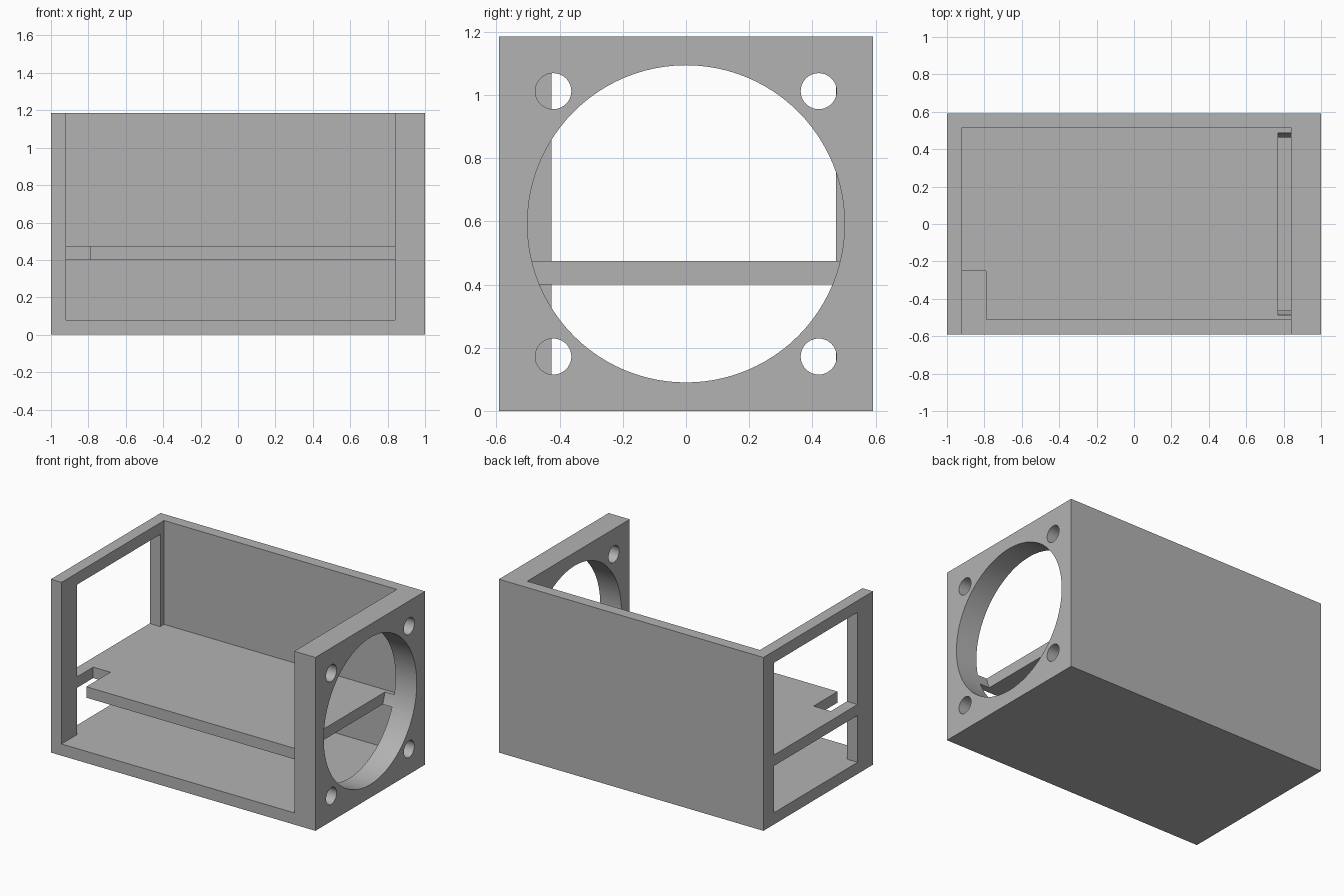
import bpy
import bmesh
from math import pi
from mathutils import Matrix

cube = bpy.data.objects.get("Cube")
if cube:
    bpy.data.objects.remove(cube, do_unlink=True)

grey = bpy.data.materials.new("plain grey")
grey.use_nodes = True
colour = (0.45, 0.45, 0.45, 1)
grey.diffuse_color = colour
grey.node_tree.nodes["Principled BSDF"].inputs["Base Color"].default_value = colour

# Main dimensions
W, D, H = 1.0, 0.592, 1.185      # half width, half depth, height
LEFT, RIGHT = -0.92, 0.84        # inner faces of the end walls
BACK, FLOOR = 0.515, 0.08        # inner faces of back wall and floor
SHELF_LOW, SHELF_TOP = 0.4, 0.475


def add_object(name, bm):
    bmesh.ops.recalc_face_normals(bm, faces=bm.faces)
    mesh = bpy.data.meshes.new(name)
    bm.to_mesh(mesh)
    bm.free()
    mesh.materials.append(grey)
    obj = bpy.data.objects.new(name, mesh)
    bpy.context.collection.objects.link(obj)
    return obj


def prism(name, outline, z0, z1):
    bm = bmesh.new()
    face = bm.faces.new([bm.verts.new((x, y, z0)) for x, y in outline])
    top = bmesh.ops.extrude_face_region(bm, geom=[face])["geom"]
    verts = [v for v in top if isinstance(v, bmesh.types.BMVert)]
    bmesh.ops.translate(bm, verts=verts, vec=(0, 0, z1 - z0))
    return add_object(name, bm)


def box(name, x0, x1, y0, y1, z0, z1):
    return prism(name, [(x0, y0), (x1, y0), (x1, y1), (x0, y1)], z0, z1)


def bore(name, y, z, radius, sides):
    bm = bmesh.new()
    place = Matrix.Translation(((RIGHT + W) / 2, y, z)) @ Matrix.Rotation(pi / 2, 4, "Y")
    bmesh.ops.create_cone(bm, cap_ends=True, segments=sides, radius1=radius,
                          radius2=radius, depth=0.3, matrix=place)
    return add_object(name, bm)


def combine(body, tool, operation):
    tool.hide_render = True
    mod = body.modifiers.new(tool.name, "BOOLEAN")
    mod.operation = operation
    mod.solver = "EXACT"
    mod.object = tool
    bpy.context.view_layer.objects.active = body
    bpy.ops.object.modifier_apply(modifier=mod.name)
    bpy.data.objects.remove(tool, do_unlink=True)


# Housing: a block hollowed out through the front and top
housing = box("fan_housing", -W, W, -D, D, 0, H)
combine(housing, box("cavity", LEFT, RIGHT, -1, BACK, FLOOR, 2), "DIFFERENCE")

# Shelf with a notch at its front corner, let into the walls
notch_x, notch_y, front, inset = -0.79, -0.25, -0.51, 0.03
shelf = prism("shelf", [(notch_x, front), (RIGHT + inset, front),
                        (RIGHT + inset, BACK + inset), (LEFT - inset, BACK + inset),
                        (LEFT - inset, notch_y), (notch_x, notch_y)],
              SHELF_LOW, SHELF_TOP)
combine(housing, shelf, "UNION")

# Openings above and below the shelf in the thin end wall
for name, low, high in (("lower_window", FLOOR, SHELF_LOW),
                        ("upper_window", SHELF_TOP, H - FLOOR)):
    combine(housing, box(name, -1.2, LEFT + 0.02, -0.425, 0.475, low, high), "DIFFERENCE")

# Fan opening and four screw holes in the thick end wall
combine(housing, bore("fan_opening", 0, H / 2, 0.502, 96), "DIFFERENCE")
for y in (-0.42, 0.42):
    for dz in (-0.42, 0.42):
        combine(housing, bore("screw_hole", y, H / 2 + dz, 0.057, 40), "DIFFERENCE")

# Smooth the bores and keep the flat corners sharp
bpy.ops.object.select_all(action="DESELECT")
housing.select_set(True)
bpy.context.view_layer.objects.active = housing
bpy.ops.object.shade_smooth_by_angle(angle=pi / 6)
